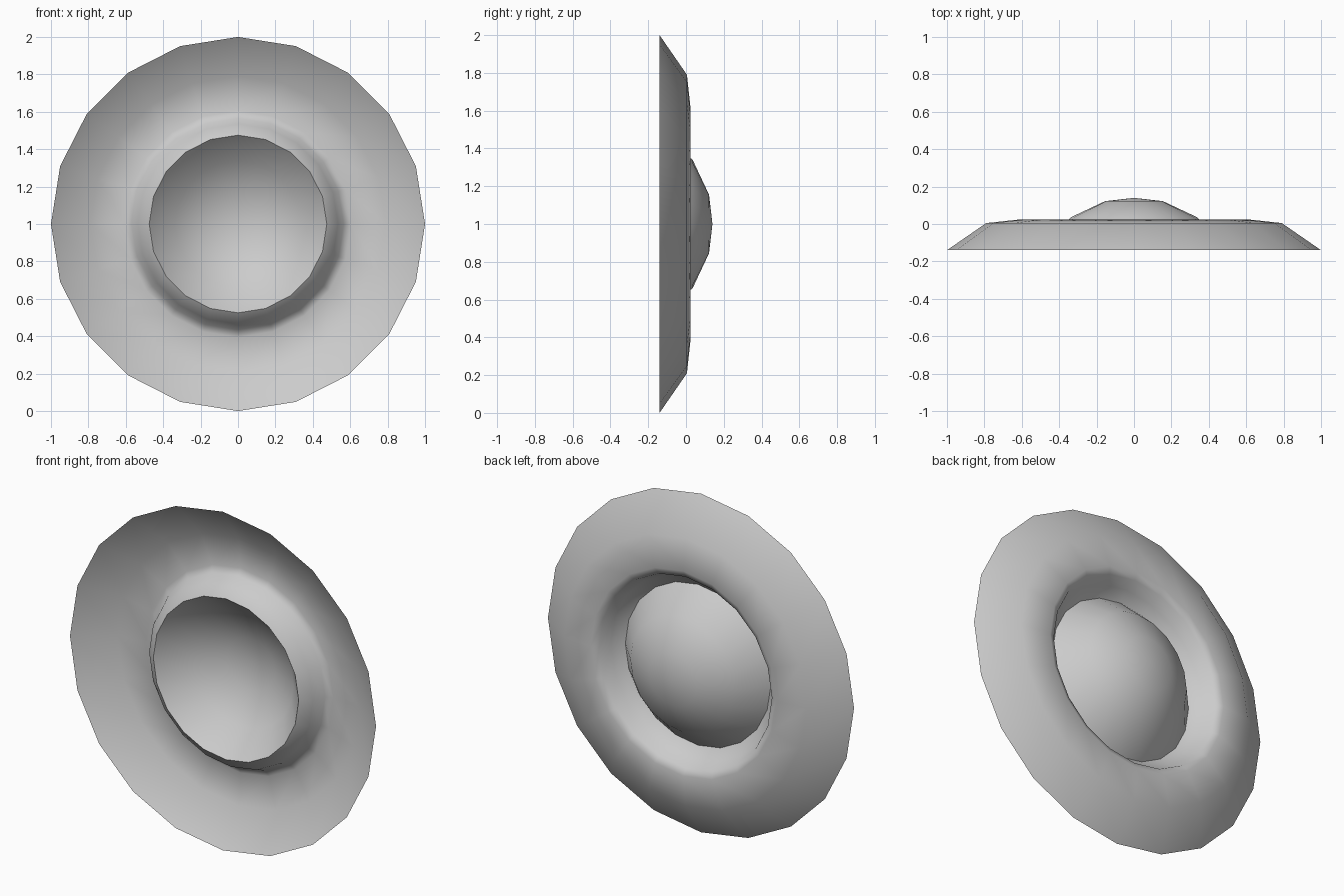
import bpy, bmesh, math

if "Cube" in bpy.data.objects:
    bpy.data.objects.remove(bpy.data.objects["Cube"])

SIDES = 20
CENTRE_Z = 1.0


def revolve(name, profile):
    """Spin a (radius, y) profile about the front-to-back axis."""
    bm = bmesh.new()
    rings = []
    for r, y in profile:
        if r == 0:
            rings.append([bm.verts.new((0, y, CENTRE_Z))] * SIDES)
            continue
        angles = [2 * math.pi * i / SIDES for i in range(SIDES)]
        rings.append([bm.verts.new((r * math.sin(a), y, CENTRE_Z + r * math.cos(a)))
                      for a in angles])
    for inner, outer in zip(rings, rings[1:]):
        for i in range(SIDES):
            j = (i + 1) % SIDES
            corners = [inner[i], outer[i], outer[j], inner[j]]
            bm.faces.new(list(dict.fromkeys(corners)))
    mesh = bpy.data.meshes.new(name)
    bm.to_mesh(mesh)
    bm.free()
    obj = bpy.data.objects.new(name, mesh)
    bpy.context.collection.objects.link(obj)
    bpy.ops.object.select_all(action='DESELECT')
    obj.select_set(True)
    bpy.context.view_layer.objects.active = obj
    bpy.ops.object.shade_smooth_by_angle(angle=math.radians(60))
    return obj


# One thin sheet: central dome, sharp lip, rising collar, wide curved brim
revolve("domed_dish", [
    (0.0, 0.14), (0.155, 0.122), (0.338, 0.036), (0.475, -0.112),  # dome
    (0.535, -0.065), (0.565, 0.005),                               # collar
    (0.605, 0.025), (0.79, 0.005), (1.0, -0.14),                   # brim
])
